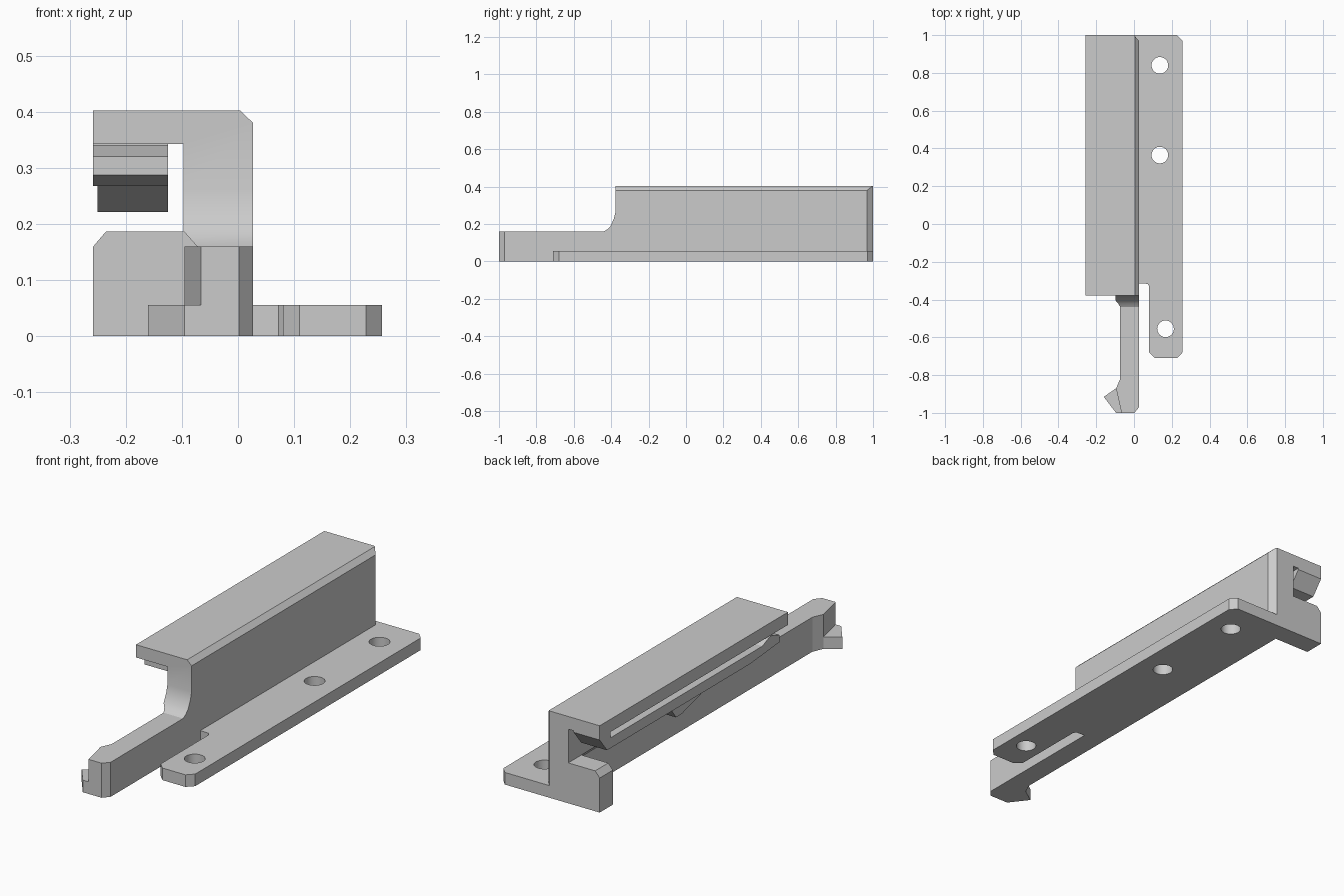
import bpy, bmesh, math

cube = bpy.data.objects.get("Cube")
if cube:
    bpy.data.objects.remove(cube, do_unlink=True)

grey = bpy.data.materials.new("plain_grey")
grey.use_nodes = True
GREY = (0.6, 0.6, 0.6, 1)
grey.diffuse_color = GREY
grey.node_tree.nodes["Principled BSDF"].inputs["Base Color"].default_value = GREY

PLACE = {
    "x": lambda u, v, t: (t, u, v),
    "y": lambda u, v, t: (u, t, v),
    "z": lambda u, v, t: (u, v, t),
}


def prism(name, profile, axis, lo, hi):
    """Extrude a 2D profile along an axis between two positions."""
    bm = bmesh.new()
    ends = [[bm.verts.new(PLACE[axis](u, v, t)) for u, v in profile] for t in (lo, hi)]
    for ring in ends:
        bm.faces.new(ring)
    n = len(profile)
    for i in range(n):
        j = (i + 1) % n
        bm.faces.new((ends[0][i], ends[0][j], ends[1][j], ends[1][i]))
    bmesh.ops.recalc_face_normals(bm, faces=bm.faces)
    mesh = bpy.data.meshes.new(name)
    bm.to_mesh(mesh)
    bm.free()
    mesh.materials.append(grey)
    obj = bpy.data.objects.new(name, mesh)
    bpy.context.collection.objects.link(obj)
    return obj


def boolean(obj, cutter, operation):
    """Apply a boolean and remove the cutter."""
    mod = obj.modifiers.new("cut", "BOOLEAN")
    mod.operation, mod.object, mod.solver = operation, cutter, "EXACT"
    bpy.context.view_layer.objects.active = obj
    bpy.ops.object.modifier_apply(modifier=mod.name)
    bpy.data.objects.remove(cutter, do_unlink=True)


# Rail: hooked cross-section, trimmed by a side outline and a plan outline
rail = prism("rail_and_arm", [
    (-.258, .402), (.004, .402), (.027, .38), (.027, 0), (-.073, 0),
    (-.073, .16), (-.097, .187), (-.097, .343), (-.258, .343)], "y", -.9, 1)
side = prism("side_trim", [
    (-1.1, -.1), (1.1, -.1), (1.1, .5), (-.378, .5), (-.378, .26),
    (-.387, .225), (-.403, .19), (-.42, .172), (-.44, .16), (-1.1, .16)], "x", -.5, .5)
boolean(rail, side, "INTERSECT")
corner = prism("corner_trim", [(-.001, 1.001), (.028, .967), (.1, .967), (.1, 1.1), (-.001, 1.1)],
               "z", -.1, .5)
boolean(rail, corner, "DIFFERENCE")

# Arm head with a low side hook
prism("arm_head", [(.027, -.82), (.027, -.97), (.002, -1), (-.066, -1),
                   (-.095, -.87), (-.073, -.82)], "z", 0, .16)
prism("arm_hook", [(-.06, -.84), (-.06, -1), (-.095, -1), (-.16, -.915), (-.095, -.87)],
      "z", 0, .056)

# Mounting flange with a relief slot beside the arm
flange = prism("mounting_flange", [
    (-.01, 1), (.228, 1), (.257, .97), (.257, -.68), (.228, -.71), (.11, -.71),
    (.08, -.68), (.08, -.33), (.072, -.317), (-.01, -.311)], "z", 0, .056)
for x, y in ((.137, .84), (.137, .365), (.167, -.555)):
    ring = [(x + .044 * math.cos(math.tau * i / 32), y + .044 * math.sin(math.tau * i / 32))
            for i in range(32)]
    boolean(flange, prism("hole_cutter", ring, "z", -.1, .2), "DIFFERENCE")

# Short foot under the back end
prism("back_foot", [(-.258, 0), (-.06, 0), (-.06, .187), (-.235, .187), (-.258, .16)],
      "y", .904, 1)

# Spring leaf hanging below the top plate, with its detent bump
prism("spring_leaf", [
    (1, .345), (1, .336), (.946, .268), (-.1, .268), (-.316, .287), (-.316, .32),
    (-.25, .341), (-.19, .316), (.92, .316), (.92, .345)], "x", -.258, -.125)
prism("spring_bump", [(.19, .275), (.39, .221), (.43, .221), (.47, .275)], "x", -.25, -.125)

# Smooth the rounded surfaces only
for obj in (rail, flange):
    bpy.ops.object.select_all(action="DESELECT")
    obj.select_set(True)
    bpy.context.view_layer.objects.active = obj
    bpy.ops.object.shade_smooth_by_angle(angle=math.radians(28))
